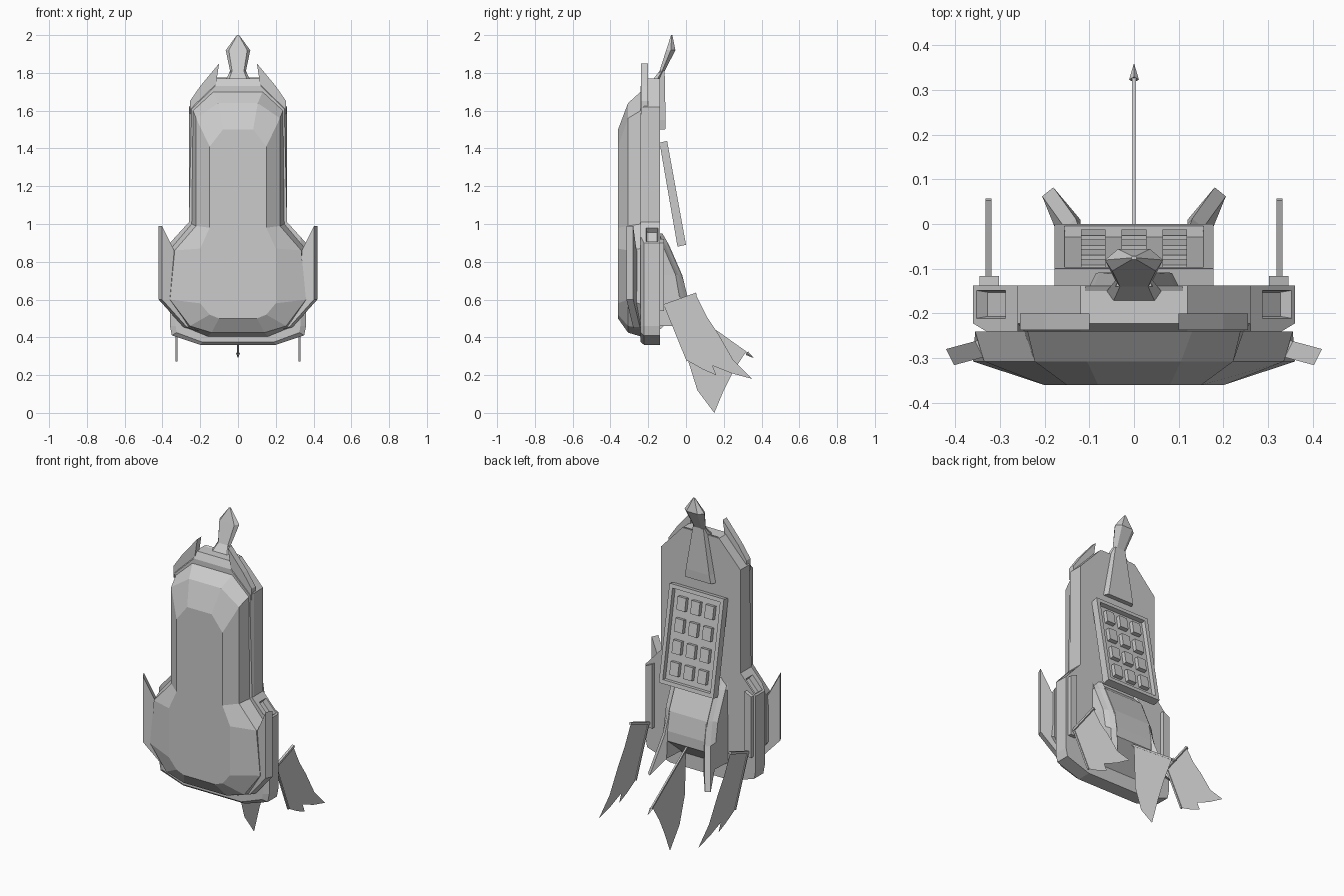
import bpy, bmesh
from mathutils import Vector, Matrix

cube = bpy.data.objects.get("Cube")
if cube:
    bpy.data.objects.remove(cube)

grey = bpy.data.materials.new("plain_grey")
grey.use_nodes = True
grey.diffuse_color = (0.6, 0.6, 0.6, 1)
grey.node_tree.nodes["Principled BSDF"].inputs["Base Color"].default_value = (0.6, 0.6, 0.6, 1)


def finish(name, bm, mirror=False):
    bmesh.ops.recalc_face_normals(bm, faces=bm.faces)
    mesh = bpy.data.meshes.new(name)
    bm.to_mesh(mesh)
    bm.free()
    mesh.materials.append(grey)
    obj = bpy.data.objects.new(name, mesh)
    bpy.context.collection.objects.link(obj)
    if mirror:
        mod = obj.modifiers.new("mirror", "MIRROR")
        mod.use_mirror_merge = False
    return obj


def loft(rings):
    """Skin closed rings of equal length and cap both ends."""
    bm = bmesh.new()
    rows = [[bm.verts.new(p) for p in ring] for ring in rings]
    n = len(rows[0])
    for a, b in zip(rows, rows[1:]):
        for i in range(n):
            j = (i + 1) % n
            bm.faces.new((a[i], a[j], b[j], b[i]))
    bm.faces.new(rows[0])
    bm.faces.new(rows[-1])
    bmesh.ops.recalc_face_normals(bm, faces=bm.faces)
    return bm


def prism_xz(pts, y0, y1):
    return loft([[(x, y, z) for x, z in pts] for y in (y0, y1)])


def prism_yz(pts, x0, x1):
    return loft([[(x, y, z) for y, z in pts] for x in (x0, x1)])


def symmetric(half, y):
    """Full ring from a right-hand half outline."""
    return [(x, y, z) for x, z in half] + [(-x, y, z) for x, z in reversed(half)]


def bar(name, a, b, width, mirror=False):
    """Square rod between two points."""
    a, b = Vector(a), Vector(b)
    bm = bmesh.new()
    turn = (b - a).to_track_quat("Z", "X").to_matrix().to_4x4()
    size = Matrix.Diagonal((width, width, (b - a).length, 1))
    bmesh.ops.create_cube(bm, size=1, matrix=Matrix.Translation((a + b) / 2) @ turn @ size)
    return finish(name, bm, mirror)


def sheet(name, x, pts, mirror=False):
    bm = bmesh.new()
    bm.faces.new([bm.verts.new((x, y, z)) for y, z in pts])
    return finish(name, bm, mirror)


# Middle hull layer with shoulder intakes
back = [(0.2, 0.36), (0.35, 0.41), (0.36, 0.46), (0.36, 0.9), (0.26, 1.01), (0.26, 1.62), (0.12, 1.77)]
front = [(0.19, 0.375), (0.325, 0.425), (0.33, 0.46), (0.33, 0.933), (0.26, 1.01), (0.245, 1.61), (0.12, 1.73)]
bm = loft([symmetric(back, -0.137), symmetric(back, -0.222), symmetric(front, -0.24)])
slopes = [f for f in bm.faces if abs(f.normal.y) < 0.1 and f.normal.z > 0.3
          and abs(f.calc_center_median().x) > 0.27 and f.calc_center_median().y > -0.2]
bmesh.ops.inset_individual(bm, faces=slopes, thickness=0.016)
for v in {v for f in slopes for v in f.verts if abs(v.co.x) < 0.3}:
    v.co += Vector((0.02 if v.co.x > 0 else -0.02, 0, -0.022))
bmesh.ops.inset_individual(bm, faces=slopes, thickness=0.006, depth=-0.03)
finish("middle_hull", bm)

# Faceted front shell
outer = [(0.16, 0.405), (0.27, 0.45), (0.355, 0.575), (0.355, 0.87), (0.245, 1.0), (0.238, 1.6), (0.13, 1.7)]
mid = [(0.14, 0.425), (0.255, 0.46), (0.36, 0.6), (0.335, 0.86), (0.222, 0.99), (0.222, 1.56), (0.105, 1.64)]
face = [(0.1, 0.5), (0.15, 0.52), (0.2, 0.58), (0.2, 0.87), (0.15, 0.98), (0.15, 1.41), (0.08, 1.5)]
finish("front_shell", loft([symmetric(outer, -0.24), symmetric(mid, -0.307), symmetric(face, -0.36)]))

# Side fins, swept forward as they go out
bm = prism_xz([(0.2, 0.425), (0.29, 0.455), (0.42, 0.6), (0.42, 0.99), (0.355, 0.86), (0.27, 0.86), (0.2, 0.6)],
              -0.283, -0.247)
for v in bm.verts:
    lead = 0.018 if v.co.y < -0.265 else 0
    v.co.y -= 0.27 * (v.co.x - 0.3)
    v.co.x -= lead
finish("side_fin", bm, True)

# Top horns and the ledge between them
finish("top_horn", prism_xz([(0.1, 1.85), (0.2, 1.73), (0.255, 1.65), (0.255, 1.58), (0.12, 1.72)], -0.237, -0.2), True)
finish("top_ledge", prism_yz([(-0.21, 1.68), (-0.205, 1.74), (-0.14, 1.775), (-0.14, 1.68)], -0.11, 0.11))

# Neck, beak and its tapering back plate
neck = [(0.075, -0.195, -0.14, 1.74), (0.042, -0.14, -0.113, 1.81),
        (0.065, -0.105, -0.056, 1.92), (0.006, -0.079, -0.072, 2.0)]
finish("neck", loft([[(-w * 0.75, a, z), (w * 0.75, a, z), (w, (a + b) / 2, z),
                      (w * 0.55, b, z), (-w * 0.55, b, z), (-w, (a + b) / 2, z)] for w, a, b, z in neck]))
plate = [(0.1, -0.11, 1.5), (0.09, -0.108, 1.55), (0.04, -0.113, 1.81)]
finish("neck_back_plate", loft([[(-w, -0.14, z), (w, -0.14, z), (w * 0.85, y, z), (-w * 0.85, y, z)]
                                for w, y, z in plate]))

# Tilted keypad with a sunken panel
bm = prism_yz([(-0.14, 1.43), (-0.1, 1.44), (0, 0.89), (-0.045, 0.88)], -0.178, 0.178)
panel = [f for f in bm.faces if f.normal.y > 0.9]
bmesh.ops.inset_region(bm, faces=panel, thickness=0.032)
bmesh.ops.inset_region(bm, faces=panel, thickness=0.002, depth=-0.025)
finish("keypad_frame", bm)

# Keys in a grid on the panel
down = Vector((0, 0.1, -0.55)).normalized()
normal = Vector((0, 0.55, 0.1)).normalized()
centre = Vector((0, -0.05, 1.165)) - normal * 0.015
axes = Matrix((Vector((1, 0, 0)), normal, -down)).transposed().to_4x4()
bm = bmesh.new()
for col in (-1, 0, 1):
    for row in range(4):
        spot = centre + Vector((col * 0.091, 0, 0)) + down * (row - 1.5) * 0.122
        bmesh.ops.create_cube(bm, size=1, matrix=Matrix.Translation(spot) @ axes
                              @ Matrix.Diagonal((0.055, 0.026, 0.075, 1)))
finish("keys", bm)

# Rear pod with thick side walls that splay out into flaps
finish("rear_pod", prism_yz([(-0.14, 0.94), (-0.09, 0.89), (-0.02, 0.73), (0, 0.62), (0, 0.56), (-0.14, 0.44)],
                            -0.125, 0.125))
walls = []
for z, y, e in [(0.95, -0.125, 0), (0.89, -0.09, 0), (0.73, -0.02, 0), (0.6, 0, 0.015), (0.37, 0.01, 0.09)]:
    walls.append([(0.11, -0.14, z + e), (0.12, y, z + e), (0.12 + 0.67 * e, y + 0.8 * e, z),
                  (0.145 + 0.67 * e, y - 0.02 + 0.8 * e, z), (0.17, y - 0.035, z + e), (0.178, -0.14, z + e)])
finish("pod_flap", loft(walls), True)

# Shoulder ribs
finish("shoulder_rib", prism_xz([(0.302, 0.54), (0.345, 0.54), (0.345, 0.9), (0.302, 0.92)], -0.14, -0.116), True)

# Side banners: spar, edge strip and torn cloth
bar("banner_spar", (0.325, -0.125, 0.565), (0.325, 0.055, 0.63), 0.014, True)
bar("banner_edge", (0.325, -0.11, 0.565), (0.325, 0.008, 0.275), 0.01, True)
sheet("banner", 0.325, [(-0.11, 0.57), (0.05, 0.63), (0.11, 0.51), (0.17, 0.42), (0.25, 0.28), (0.35, 0.18),
                        (0.24, 0.21), (0.14, 0.25), (0.16, 0.2), (0.09, 0.23), (0.01, 0.275)], True)

# Centre pole with a pointed tip, and its cloth
bar("centre_pole", (0, -0.02, 0.56), (0, 0.325, 0.315), 0.01)
bm = bmesh.new()
tip_dir = Vector((0, 0.345, -0.245)).to_track_quat("Z", "X").to_matrix().to_4x4()
bmesh.ops.create_cone(bm, cap_ends=True, segments=4, radius1=0.011, radius2=0, depth=0.045,
                      matrix=Matrix.Translation((0, 0.341, 0.303)) @ tip_dir)
finish("pole_tip", bm)
sheet("centre_banner", 0, [(0, 0.545), (0.315, 0.32), (0.25, 0.22), (0.2, 0.12), (0.15, 0), (0.06, 0.12), (0.01, 0.28)])
